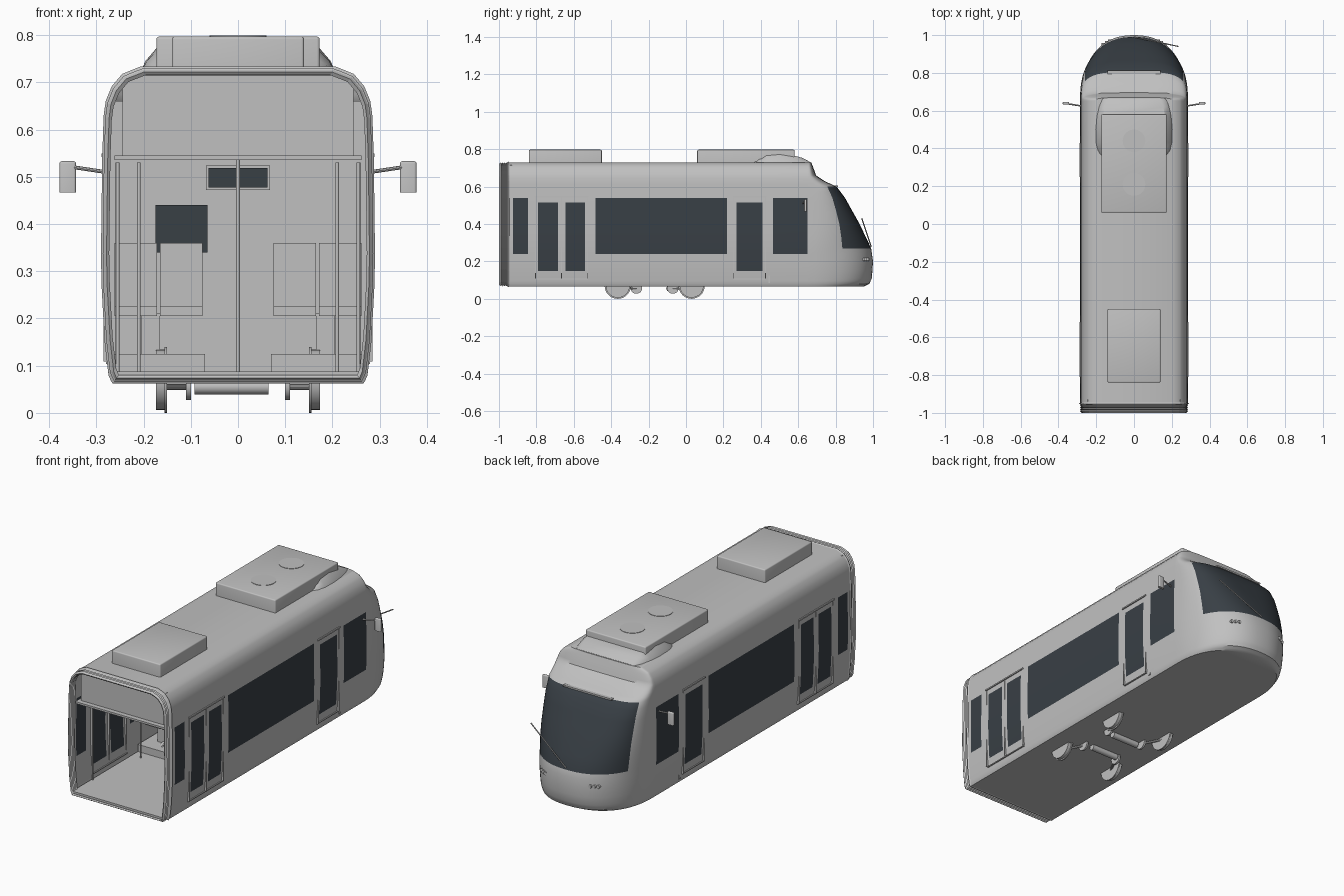
import bpy, bmesh, math
from mathutils import Vector

if "Cube" in bpy.data.objects:
    bpy.data.objects.remove(bpy.data.objects["Cube"], do_unlink=True)


def material(name, r, g, b):
    m = bpy.data.materials.new(name)
    m.use_nodes = True
    m.diffuse_color = (r, g, b, 1)
    m.node_tree.nodes["Principled BSDF"].inputs["Base Color"].default_value = (r, g, b, 1)
    return m


GREY = material("body_grey", 0.53, 0.53, 0.53)
GLASS = material("dark_glass", 0.04, 0.05, 0.06)


def finish(name, bm, mats=(GREY,), smooth=True):
    bmesh.ops.recalc_face_normals(bm, faces=bm.faces)
    me = bpy.data.meshes.new(name)
    bm.to_mesh(me)
    bm.free()
    ob = bpy.data.objects.new(name, me)
    bpy.context.collection.objects.link(ob)
    for m in mats:
        me.materials.append(m)
    if smooth:
        bpy.ops.object.select_all(action="DESELECT")
        ob.select_set(True)
        bpy.context.view_layer.objects.active = ob
        bpy.ops.object.shade_smooth_by_angle(angle=math.radians(35))
    return ob


def box(name, x, y, z, mat=GREY, bevel=0):
    bm = bmesh.new()
    bmesh.ops.create_cube(bm, size=1)
    for v in bm.verts:
        v.co = [(a + b) / 2 + c * (b - a) for (a, b), c in zip((x, y, z), v.co)]
    if bevel:
        edges = [e for e in bm.edges if min(v.co.z for v in e.verts) > z[0] + 0.001
                 or abs(e.verts[0].co.z - e.verts[1].co.z) > 0.001]
        bmesh.ops.bevel(bm, geom=edges, offset=bevel, segments=3, affect="EDGES", profile=0.5)
    return finish(name, bm, (mat,), bevel > 0)


def rod(name, a, b, r, sides=16):
    a, b = Vector(a), Vector(b)
    bm = bmesh.new()
    bmesh.ops.create_cone(bm, cap_ends=True, segments=sides, radius1=r, radius2=r, depth=(b - a).length)
    bm.transform((b - a).to_track_quat("Z", "Y").to_matrix().to_4x4())
    bmesh.ops.translate(bm, vec=(a + b) / 2, verts=bm.verts)
    return finish(name, bm)


def lerp(keys, z):
    for (z0, a), (z1, b) in zip(keys, keys[1:]):
        if z <= z1:
            return a + (b - a) * (z - z0) / (z1 - z0)
    return keys[-1][1]


def loft(bm, rings, closed=False):
    rows = [[bm.verts.new(p) for p in ring] for ring in rings]
    for lo, hi in zip(rows, rows[1:]):
        for i in range(len(lo) - (not closed)):
            j = (i + 1) % len(lo)
            bm.faces.new((lo[i], lo[j], hi[j], hi[i]))
    return rows


# Half width and nose reach of the body by height
WIDTH = [(0.065, 0.264), (0.08, 0.27), (0.15, 0.278), (0.3, 0.286), (0.54, 0.283), (0.63, 0.28),
         (0.66, 0.276), (0.69, 0.264), (0.715, 0.243), (0.73, 0.205)]
NOSE = [(0.065, 0.95), (0.08, 0.98), (0.11, 0.994), (0.2, 1.0), (0.27, 0.99), (0.4, 0.928), (0.54, 0.85),
        (0.6, 0.805), (0.63, 0.74), (0.66, 0.695), (0.69, 0.685), (0.73, 0.67)]
LEVELS = [0.065, 0.072, 0.08, 0.095, 0.11, 0.15, 0.2, 0.24, 0.27, 0.335, 0.4, 0.46, 0.515, 0.54, 0.57,
          0.6, 0.615, 0.63, 0.645, 0.66, 0.675, 0.69, 0.705, 0.715, 0.724, 0.73]
REAR, START = -0.945, 0.65
WINDOWS = [(-0.925, -0.845), (-0.485, 0.22), (0.465, START)]
DOOR_PANES = [(-0.79, -0.685), (-0.645, -0.54), (0.27, 0.41)]
COLUMNS = sorted({REAR, START, *[y for w in WINDOWS + DOOR_PANES for y in w]})


def nose_point(z, t):
    n = 2 / (2.3 + 1.3 * min(1, max(0, (z - 0.27) / 0.33)))
    s, c = math.sin(t), math.cos(t)
    x = lerp(WIDTH, z) * math.copysign(abs(c) ** n, c)
    y0 = min(START, lerp(NOSE, z) - 0.02)
    return x, y0 + (lerp(NOSE, z) - y0) * abs(s) ** n, z


def outline(z):
    w = lerp(WIDTH, z)
    side = [(w, y, z) for y in COLUMNS[:-1]]
    nose = [nose_point(z, math.radians(i * 5)) for i in range(37)]
    return side + nose + [(-x, y, z) for x, y, z in reversed(side)]


# Body shell with windows chosen by position
bm = bmesh.new()
rows = loft(bm, [outline(z) for z in LEVELS])
for f in bm.faces:
    c = f.calc_center_median()
    i = [v for v in f.verts]
    side_hit = (0.24 < c.z < 0.54 and any(a < c.y < b for a, b in WINDOWS)
                or 0.15 < c.z < 0.515 and any(a < c.y < b for a, b in DOOR_PANES))
    f.material_index = int(side_hit)
first = len(COLUMNS) - 1 + 6
screen = {v for row, z in zip(rows, LEVELS) if 0.27 <= z <= 0.6 for v in row[first:first + 25]}
for f in bm.faces:
    if all(v in screen for v in f.verts):
        f.material_index = 1
bm.faces.new(rows[0])
bm.faces.new(rows[-1])
finish("body_shell", bm, (GREY, GLASS))

# Ribbed gangway bellows at the open end
section = [(lerp(WIDTH, z), z) for z in LEVELS]
section += [(-x, z) for x, z in reversed(section)]
bm = bmesh.new()
rings = []
for i in range(12):
    k = 1 if i == 0 else (0.975 if i % 2 else 0.955)
    rings.append([(x * k, REAR - 0.005 * i, 0.4 + (z - 0.4) * k) for x, z in section])
loft(bm, rings, closed=True)
bellows = finish("gangway_bellows", bm, smooth=False)
mod = bellows.modifiers.new("thickness", "SOLIDIFY")
mod.thickness = 0.008

# Interior: floor, ceiling, end header, cab bulkhead
box("interior_floor", (-0.262, 0.262), (-0.99, 0.64), (0.078, 0.088))
box("interior_ceiling", (-0.262, 0.262), (-0.965, 0.45), (0.535, 0.545))
box("end_header", (-0.245, 0.245), (-0.94, -0.93), (0.54, 0.715))
box("cab_bulkhead", (-0.275, 0.275), (0.44, 0.45), (0.085, 0.66))
box("bulkhead_display_frame", (-0.068, 0.068), (0.425, 0.44), (0.472, 0.524))
box("bulkhead_display", (-0.062, 0.062), (0.421, 0.426), (0.477, 0.519), GLASS)
box("bulkhead_window", (-0.175, -0.065), (0.434, 0.441), (0.34, 0.44), GLASS)

# Poles, platforms and seats
rod("centre_pole", (0, -0.2, 0.085), (0, -0.2, 0.54), 0.004)
for s, side in ((-1, "right"), (1, "left")):
    def span(a, b):
        return tuple(sorted((s * a, s * b)))

    for x, y in ((0.21, -0.5), (0.255, -0.83)):
        rod(side + "_pole", (s * x, y, 0.085), (s * x, y, 0.53), 0.004)
    box(side + "_platform", span(0.07, 0.262), (-0.45, 0.15), (0.085, 0.125))
    for y in (-0.33, -0.13, 0.07):
        box(side + "_seat_post", span(0.165, 0.205), (y - 0.04, y + 0.03), (0.12, 0.21))
        for a in (0.075, 0.172):
            box(side + "_seat_cushion", span(a, a + 0.09), (y - 0.06, y + 0.05), (0.205, 0.225))
            box(side + "_seat_back", span(a, a + 0.09), (y + 0.04, y + 0.055), (0.21, 0.36))

    # Door trims
    for a, b in ((-0.805, -0.525), (0.255, 0.425)):
        box(side + "_door_lip", span(0.275, 0.289), (a - 0.005, b + 0.005), (0.542, 0.549))
        box(side + "_door_sill", span(0.268, 0.279), (a, b), (0.104, 0.109))
        for y in (a, b):
            box(side + "_door_post", span(0.274, 0.2845), (y - 0.002, y + 0.002), (0.109, 0.545))
    box(side + "_door_seam", span(0.274, 0.2845), (-0.667, -0.663), (0.109, 0.545))

    # Mirror
    rod(side + "_mirror_arm", (s * 0.28, 0.625, 0.51), (s * 0.36, 0.638, 0.522), 0.004, 8)
    box(side + "_mirror", span(0.343, 0.378), (0.632, 0.646), (0.467, 0.533), bevel=0.005)

    # Headlights
    for t in (58, 62, 66):
        x, y, z = nose_point(0.21, math.radians(t))
        rod(side + "_headlight", (s * x, y - 0.015, z), (s * x, y + 0.005, z), 0.009)

    # Wheels and side gear
    for wy, gy in ((-0.365, -0.265), (0.03, -0.07)):
        rod(side + "_wheel", (s * 0.152, wy, 0.07), (s * 0.174, wy, 0.07), 0.064, 32)
        rod(side + "_wheel_flange", (s * 0.15, wy, 0.07), (s * 0.156, wy, 0.07), 0.07, 32)
        rod(side + "_gear_disc", (s * 0.1, gy, 0.058), (s * 0.11, gy, 0.058), 0.031, 24)
        rod(side + "_gear_link", (s * 0.105, gy, 0.055), (s * 0.155, wy, 0.055), 0.006, 8)

# Motors under the floor
for y in (-0.25, -0.09):
    rod("motor", (-0.092, y, 0.055), (0.065, y, 0.055), 0.016)

# Roof units with fans
box("rear_roof_unit", (-0.14, 0.14), (-0.84, -0.45), (0.72, 0.797), bevel=0.006)
box("front_roof_unit", (-0.173, 0.173), (0.06, 0.58), (0.72, 0.797), bevel=0.006)
for y in (0.21, 0.44):
    rod("roof_fan", (0, y, 0.79), (0, y, 0.799), 0.06, 32)

# Fairing around the front roof unit
bm = bmesh.new()
fairing = [(0.36, 0.178, 0.731), (0.39, 0.196, 0.752), (0.43, 0.204, 0.77), (0.5, 0.206, 0.774),
           (0.57, 0.2, 0.768), (0.62, 0.19, 0.754), (0.665, 0.175, 0.731)]
ends = loft(bm, [[(-h, y, 0.722), (-h + 0.01, y, 0.35 * top + 0.65 * 0.73), (-h + 0.035, y, top),
                  (h - 0.035, y, top), (h - 0.01, y, 0.35 * top + 0.65 * 0.73), (h, y, 0.722)]
                 for y, h, top in fairing])
bm.faces.new(ends[0])
bm.faces.new(ends[-1])
finish("roof_fairing", bm)

# Wiper and windscreen top rail
rod("wiper", (0, 0.99, 0.28), (0.235, 0.94, 0.43), 0.003, 8)
box("windscreen_rail", (-0.14, 0.14), (0.795, 0.812), (0.598, 0.606))
